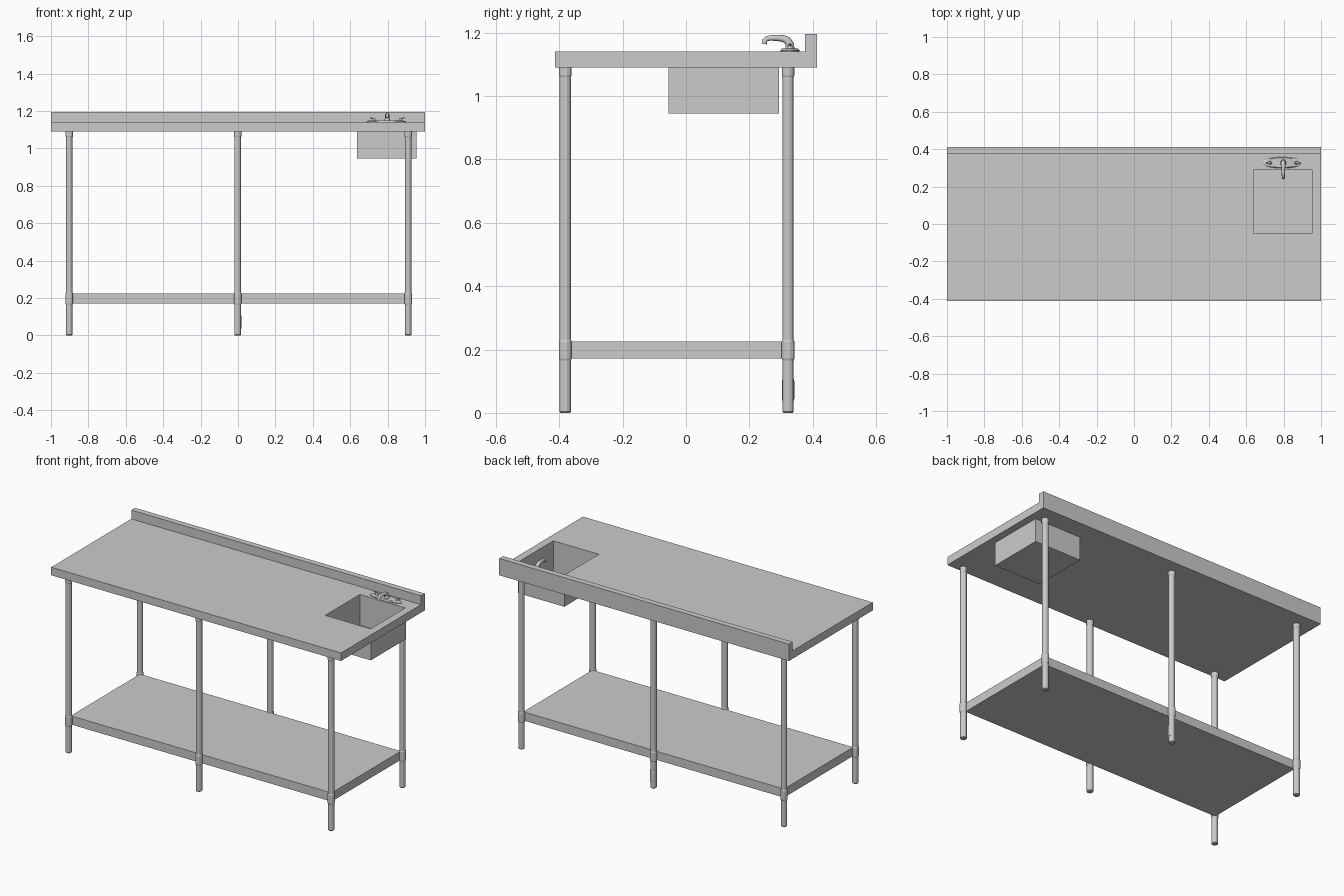
import bpy, bmesh, math
from mathutils import Vector

if "Cube" in bpy.data.objects:
    bpy.data.objects.remove(bpy.data.objects["Cube"])


def finish(name, bm, smooth=False):
    bmesh.ops.recalc_face_normals(bm, faces=bm.faces)
    me = bpy.data.meshes.new(name)
    bm.to_mesh(me)
    bm.free()
    ob = bpy.data.objects.new(name, me)
    bpy.context.collection.objects.link(ob)
    if smooth:
        bpy.ops.object.select_all(action='DESELECT')
        ob.select_set(True)
        bpy.context.view_layer.objects.active = ob
        bpy.ops.object.shade_smooth_by_angle(angle=math.radians(40))
    return ob


def skin(name, rings, smooth=False):
    """Join equal rings of points into a closed solid."""
    bm = bmesh.new()
    vs = [[bm.verts.new(p) for p in r] for r in rings]
    n = len(vs[0])
    for a, b in zip(vs, vs[1:]):
        for i in range(n):
            j = (i + 1) % n
            bm.faces.new((a[i], a[j], b[j], b[i]))
    bm.faces.new(vs[0][::-1])
    bm.faces.new(vs[-1])
    return finish(name, bm, smooth)


def box(name, x0, x1, y0, y1, z0, z1):
    return skin(name, [[(x0, y0, z), (x1, y0, z), (x1, y1, z), (x0, y1, z)] for z in (z0, z1)])


def lathe(name, cx, cy, profile, sides=12, stretch=1.0, smooth=False):
    """Profile is (radius, z); stretch widens it along x."""
    ang = [math.tau * (i + 0.5) / sides for i in range(sides)]
    return skin(name, [[(cx + r * stretch * math.cos(a), cy + r * math.sin(a), z) for a in ang]
                       for r, z in profile], smooth)


def tube(name, pts, radii, sides=12):
    """Tube along points lying in a plane of constant x."""
    pts = [Vector(p) for p in pts]
    rings = []
    for i, p in enumerate(pts):
        t = (pts[min(i + 1, len(pts) - 1)] - pts[max(i - 1, 0)]).normalized()
        side = Vector((1, 0, 0))
        up = t.cross(side).normalized()
        rings.append([p + radii[i] * (math.cos(a) * side + math.sin(a) * up)
                      for a in (math.tau * k / sides for k in range(sides))])
    return skin(name, rings, True)


# Worktop with rear upstand, one L-shaped profile run along x
prof = [(-0.413, 1.09), (0.413, 1.09), (0.413, 1.195), (0.376, 1.195), (0.376, 1.14), (-0.413, 1.14)]
worktop = skin("worktop", [[(x, y, z) for y, z in prof] for x in (-1, 1)])

# Sink basin, hollowed together with the worktop
basin = box("sink_basin", 0.635, 0.955, -0.055, 0.293, 0.945, 1.09)
cutter = box("sink_cutter", 0.638, 0.952, -0.052, 0.290, 0.948, 1.3)
for ob in (worktop, basin):
    m = ob.modifiers.new("sink_hole", 'BOOLEAN')
    m.operation = 'DIFFERENCE'
    m.solver = 'EXACT'
    m.object = cutter
cutter.hide_render = True
cutter.hide_set(True)

# Lower shelf
box("lower_shelf", -0.895, 0.905, -0.37, 0.312, 0.171, 0.225)

# Legs with shelf collars and top sockets
leg_profile = [(0.015, 0), (0.0185, 0.004), (0.0185, 0.165), (0.021, 0.172), (0.021, 0.224),
               (0.0185, 0.231), (0.0185, 1.06), (0.0205, 1.065), (0.0205, 1.09)]
for row, y in (("front", -0.381), ("back", 0.322)):
    for col, x in (("left", -0.902), ("middle", -0.002), ("right", 0.91)):
        lathe(f"{row}_{col}_leg", x, y, leg_profile)

# Sleeve near the foot of the back middle leg
lathe("foot_sleeve", 0.0, 0.322, [(0.0185, 0.038), (0.0205, 0.045), (0.0205, 0.1), (0.0185, 0.107)])

# Tap: oval plate, spout root, curved spout and two levers
tx, ty = 0.792, 0.328
lathe("tap_plate", tx, ty, [(0.03, 1.138), (0.03, 1.144), (0.026, 1.149)], 32, 3.6, True)
lathe("tap_root", tx + 0.006, ty, [(0.017, 1.147), (0.014, 1.155), (0.012, 1.168)], 16, 1, True)
path = [(0.328, 1.150), (0.327, 1.164), (0.320, 1.175), (0.308, 1.181), (0.290, 1.183),
        (0.268, 1.183), (0.256, 1.181), (0.249, 1.175), (0.247, 1.164)]
radii = [0.013, 0.013, 0.012, 0.011, 0.0095, 0.0085, 0.008, 0.008, 0.0085]
tube("tap_spout", [(tx + 0.006, y, z) for y, z in path], radii)
for name, s in (("left", -1), ("right", 1)):
    hx = tx + 0.006 + s * 0.07
    lathe(f"{name}_tap_stem", hx, ty, [(0.010, 1.147), (0.008, 1.157), (0.005, 1.161)], 12, 1, True)
    skin(f"{name}_tap_lever",
         [[(hx + s * d, ty + w * math.cos(a), z + 0.003 * math.sin(a))
           for a in (math.tau * k / 8 for k in range(8))]
          for d, w, z in ((-0.006, 0.006, 1.156), (0.008, 0.005, 1.160), (0.022, 0.004, 1.165))], True)
